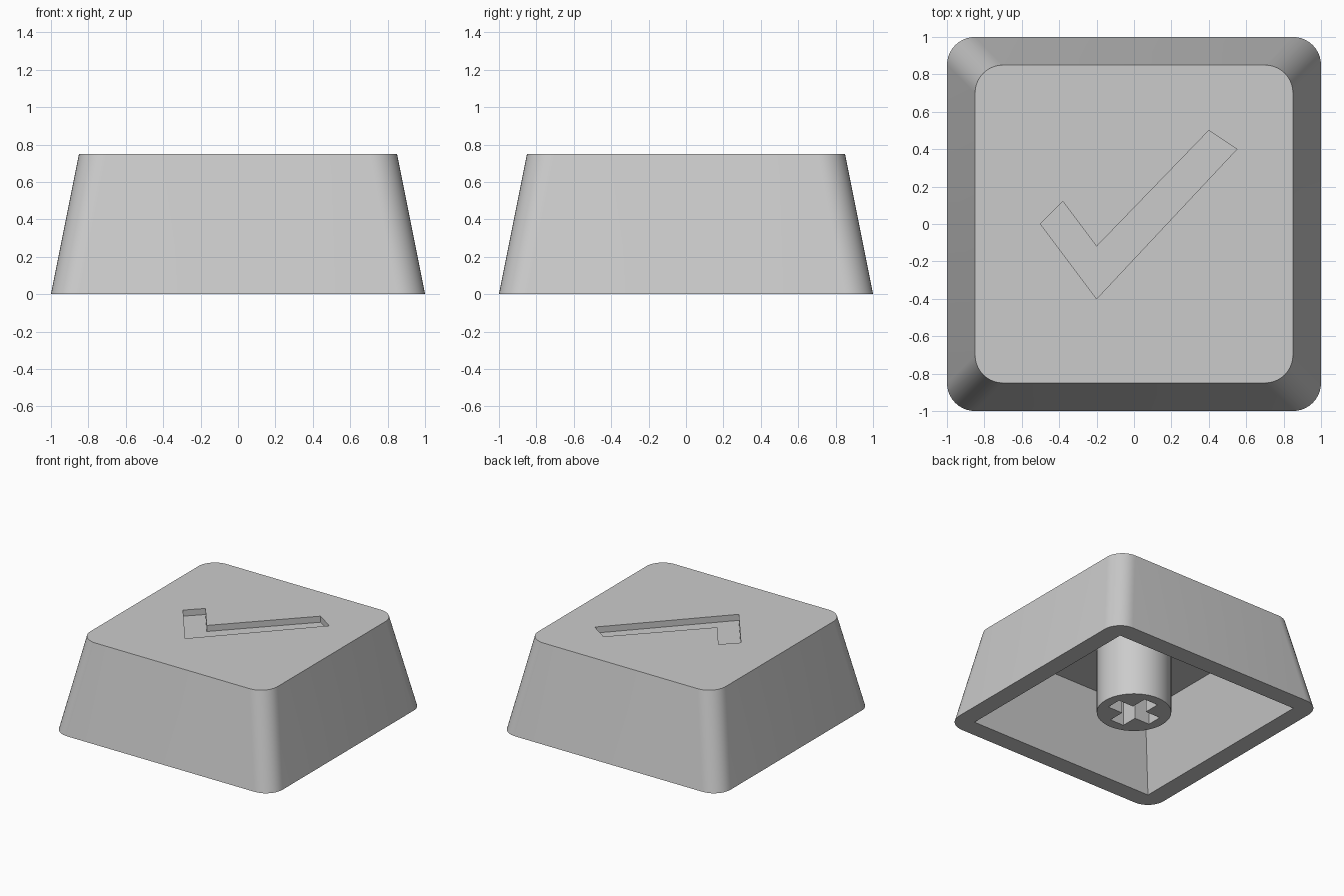
import bpy, bmesh, math

if "Cube" in bpy.data.objects:
    bpy.data.objects.remove(bpy.data.objects["Cube"], do_unlink=True)

grey = bpy.data.materials.new("light_grey_plastic")
grey.use_nodes = True
colour = (0.6, 0.6, 0.6, 1)
grey.diffuse_color = colour
grey.node_tree.nodes["Principled BSDF"].inputs["Base Color"].default_value = colour


def loft(name, low, z_low, high, z_high):
    """Closed solid between two outlines with the same number of points."""
    bm = bmesh.new()
    a = [bm.verts.new((x, y, z_low)) for x, y in low]
    b = [bm.verts.new((x, y, z_high)) for x, y in high]
    n = len(a)
    bm.faces.new(a[::-1])
    bm.faces.new(b)
    for i in range(n):
        j = (i + 1) % n
        bm.faces.new((a[i], a[j], b[j], b[i]))
    bmesh.ops.recalc_face_normals(bm, faces=bm.faces)
    mesh = bpy.data.meshes.new(name)
    bm.to_mesh(mesh)
    bm.free()
    mesh.materials.append(grey)
    obj = bpy.data.objects.new(name, mesh)
    bpy.context.collection.objects.link(obj)
    return obj


def rounded_square(half, radius, steps=10):
    """Square outline with an arc at each corner."""
    pts = []
    for corner in range(4):
        mid = math.radians(45 + 90 * corner)
        cx = math.copysign(half - radius, math.cos(mid))
        cy = math.copysign(half - radius, math.sin(mid))
        for s in range(steps + 1):
            t = math.radians(90 * (corner + s / steps))
            pts.append((cx + radius * math.cos(t), cy + radius * math.sin(t)))
    return pts


def square(half):
    return [(-half, -half), (half, -half), (half, half), (-half, half)]


def circle(radius, n=64):
    return [(radius * math.cos(math.tau * i / n), radius * math.sin(math.tau * i / n))
            for i in range(n)]


def cross(length, width):
    """Plus-shaped outline, one quarter turned four times."""
    pts = []
    x_y = [(length, -width), (length, width), (width, width)]
    for _ in range(4):
        pts += x_y
        x_y = [(-y, x) for x, y in x_y]
    return pts


def cut(obj, cutter):
    """Subtract the cutter, then discard it."""
    cutter.hide_render = True
    mod = obj.modifiers.new("cut", "BOOLEAN")
    mod.operation = "DIFFERENCE"
    mod.solver = "EXACT"
    mod.object = cutter
    bpy.context.view_layer.objects.active = obj
    bpy.ops.object.modifier_apply(modifier=mod.name)
    bpy.data.objects.remove(cutter, do_unlink=True)


def smooth(obj):
    bpy.ops.object.select_all(action="DESELECT")
    obj.select_set(True)
    bpy.context.view_layer.objects.active = obj
    bpy.ops.object.shade_smooth_by_angle(angle=math.radians(30))


# Tapered shell with rounded corners
HEIGHT, CEILING = 0.75, 0.6
shell = loft("key_shell", rounded_square(1, 0.15), 0, rounded_square(0.85, 0.15), HEIGHT)

# Hollow underside, tapering from the rim to the ceiling (cutter runs on below the rim)
cut(shell, loft("hollow_cutter", square(0.875), -0.1, square(0.7), CEILING))

# Engraved tick in the top face
tick = [(-0.5, 0), (-0.2, -0.4), (0.55, 0.4), (0.4, 0.5), (-0.2, -0.12), (-0.38, 0.12)]
cut(shell, loft("tick_cutter", tick, HEIGHT - 0.05, tick, HEIGHT + 0.1))
smooth(shell)

# Round stem under the ceiling with a cross-shaped socket
stem = loft("stem", circle(0.28), 0.025, circle(0.28), CEILING + 0.02)
socket = cross(0.2, 0.063)
cut(stem, loft("socket_cutter", socket, -0.1, socket, CEILING))
smooth(stem)
